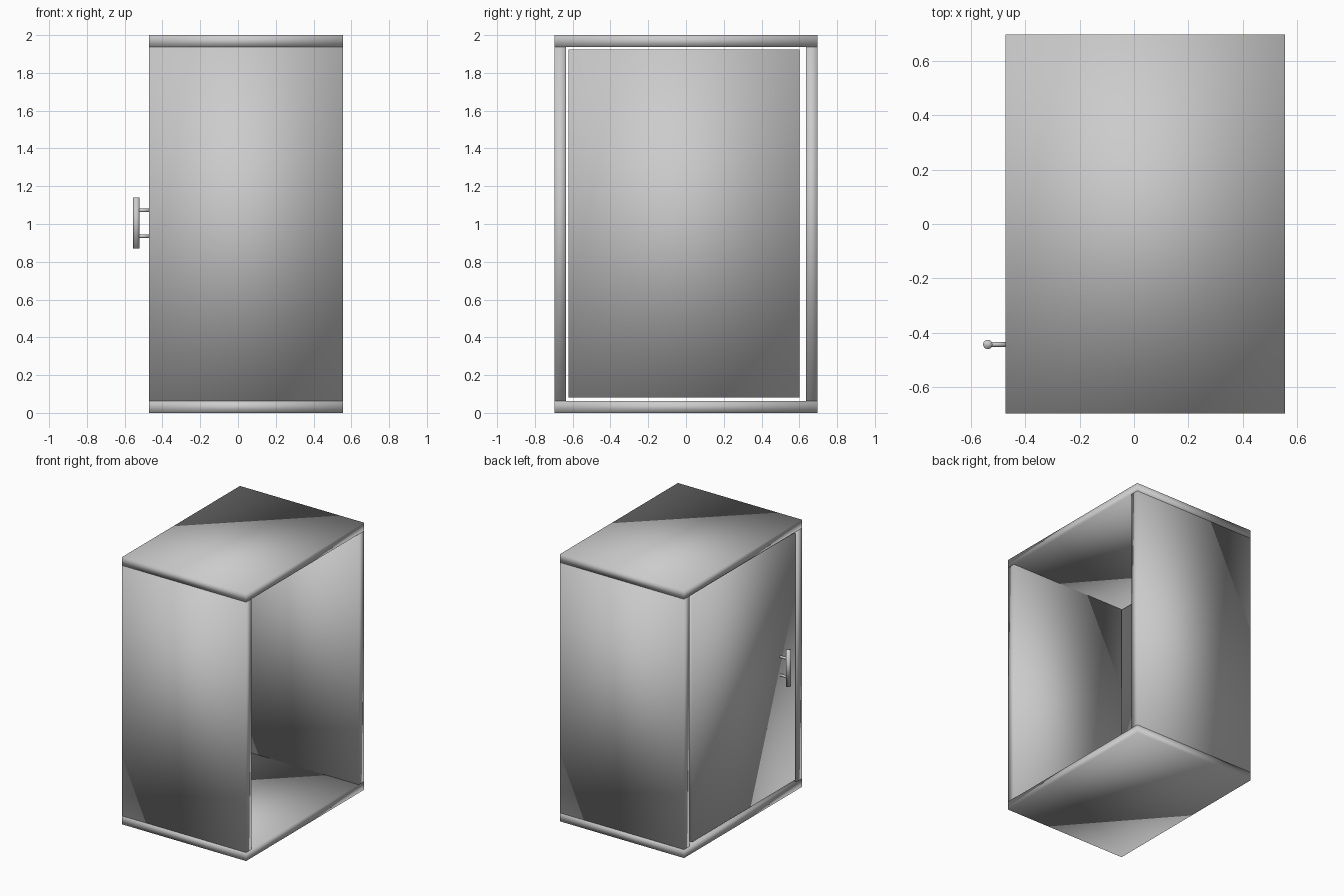
import bpy
from mathutils import Vector

cube = bpy.data.objects.get("Cube")
if cube:
    bpy.data.objects.remove(cube, do_unlink=True)

grey = bpy.data.materials.new("light grey")
grey.use_nodes = True
colour = (0.6, 0.6, 0.6, 1)
grey.diffuse_color = colour
grey.node_tree.nodes["Principled BSDF"].inputs["Base Color"].default_value = colour


def finish(name):
    obj = bpy.context.object
    obj.name = name
    obj.data.materials.append(grey)
    bpy.ops.object.shade_smooth()
    return obj


def panel(name, low, high):
    """Softly shaded board between two opposite corners."""
    low, high = Vector(low), Vector(high)
    bpy.ops.mesh.primitive_cube_add(size=1, location=(low + high) / 2)
    bpy.context.object.scale = high - low
    bpy.ops.object.transform_apply(location=False, rotation=False, scale=True)
    return finish(name)


def rod(name, start, end, radius):
    """Round bar running from start to end."""
    start, end = Vector(start), Vector(end)
    axis = end - start
    bpy.ops.mesh.primitive_cylinder_add(
        vertices=32, radius=radius, depth=axis.length, location=(start + end) / 2,
        rotation=axis.to_track_quat("Z", "Y").to_euler())
    return finish(name)


# Carcass: open on the +x side
X0, X1, Y, T, H = -0.472, 0.555, 0.697, 0.063, 2.0
panel("bottom_board", (X0, -Y, 0), (X1, Y, T))
panel("top_board", (X0, -Y, H - T), (X1, Y, H))
panel("front_wall", (X0, -Y, T), (X1, T - Y, H - T))
panel("back_wall", (X0, Y - T, T), (X1, Y, H - T))

# Door, flush with the board ends and loose in its frame
panel("door", (X0, -0.623, 0.082), (X0 + T, 0.602, 1.923))

# Handle
HX, HY = -0.538, -0.443
rod("handle_bar", (HX, HY, 0.87), (HX, HY, 1.14), 0.017)
for name, z in (("lower_handle_post", 0.935), ("upper_handle_post", 1.072)):
    rod(name, (HX, HY, z), (X0 + 0.005, HY, z), 0.009)
